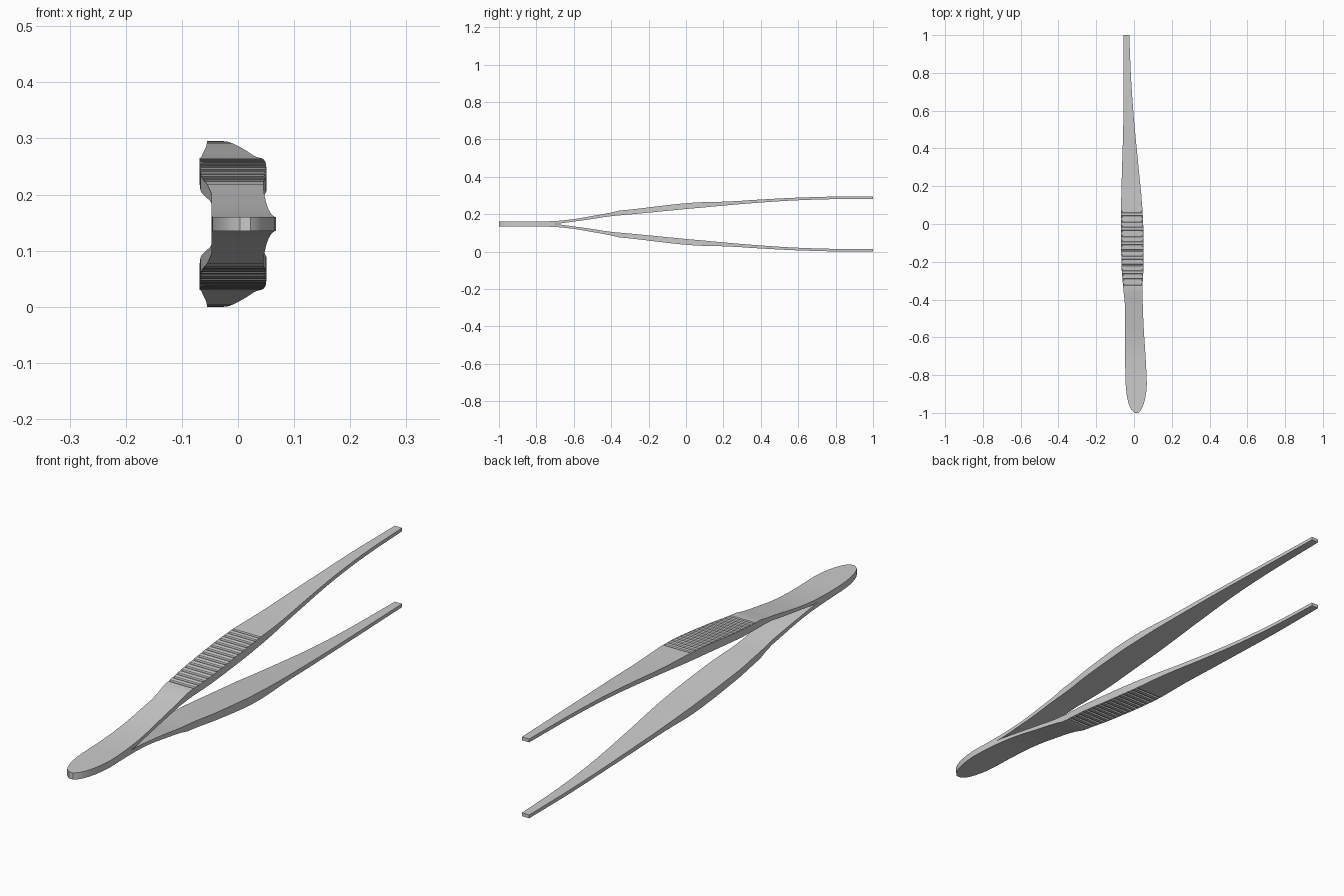
import bpy, bmesh, math

if "Cube" in bpy.data.objects:
    bpy.data.objects.remove(bpy.data.objects["Cube"])

MID = 0.1475  # height of the plane between the two arms

# profiles along the length: (y, value)
LEFT = [(-1, .004), (-.985, -.013), (-.96, -.025), (-.92, -.036), (-.85, -.044), (-.7, -.047),
        (-.45, -.047), (-.34, -.057), (-.2, -.067), (.05, -.069), (.2, -.066), (.6, -.056), (1, -.055)]
RIGHT = [(-1, .022), (-.985, .037), (-.96, .049), (-.92, .06), (-.85, .068), (-.75, .064),
         (-.5, .049), (-.35, .045), (-.2, .051), (-.05, .05), (.1, .043), (.3, .024), (.6, -.004),
         (.8, -.017), (1, -.025)]
OUTER = [(-1, .0125), (-.8, .0125), (-.7, .016), (-.6, .026), (-.5, .043), (-.4, .061),
         (-.36, .071), (-.32, .075), (.1, .117), (.2, .119), (.4, .131), (.6, .141), (.8, .1465), (1, .1475)]
INNER = [(-1, 0), (-.72, 0), (-.6, .013), (-.5, .027), (-.4, .042), (-.3, .051), (0, .08),
         (.1, .089), (.3, .107), (.6, .127), (.8, .133), (1, .135)]


def curve(pts, y):
    """Smooth, overshoot-free interpolation through the profile points."""
    n = len(pts)
    d = [(pts[i + 1][1] - pts[i][1]) / (pts[i + 1][0] - pts[i][0]) for i in range(n - 1)]

    def slope(i):
        if i in (0, n - 1):
            return d[0] if i == 0 else d[-1]
        a, b = d[i - 1], d[i]
        return 2 * a * b / (a + b) if a * b > 0 else 0
    i = max(k for k in range(n - 1) if k == 0 or pts[k][0] <= y + 1e-9)
    h = pts[i + 1][0] - pts[i][0]
    t = (y - pts[i][0]) / h
    return ((2*t**3 - 3*t*t + 1) * pts[i][1] + (t**3 - 2*t*t + t) * h * slope(i)
            + (3*t*t - 2*t**3) * pts[i + 1][1] + (t**3 - t*t) * h * slope(i + 1))


# stations along the arm: (y, groove depth)
rows = [(y, 0) for y in (-1, -.995, -.985, -.97, -.95, -.92, -.89, -.85, -.8, -.76, -.72)]
rows += [(-.72 + .04 * i, 0) for i in range(1, 10)] + [(-.34, 0)]
G0, G1, N = -.325, .085, 16
p = (G1 - G0) / N
for i in range(N):
    y = G0 + i * p
    rows += [(y, 0), (y + .06 * p, .005), (y + .36 * p, .005), (y + .42 * p, 0)]
rows += [(.1, 0)] + [(.1 + .06 * i, 0) for i in range(1, 16)]

# one arm: a strip of cross-sections with an inset serrated grip
bm = bmesh.new()
sections = []
for y, depth in rows:
    l, r, zo, zi = (curve(c, y) for c in (LEFT, RIGHT, OUTER, INNER))
    if y < -.715:
        zi = 0
    m = min(.007, (r - l) * .2)
    co = [(l, zo), (l + m, zo - depth), (r - m, zo - depth), (r, zo), (r, zi), (l, zi)]
    sections.append([bm.verts.new((x, y, z)) for x, z in co])
for j in range(len(sections) - 1):
    a, b = sections[j], sections[j + 1]
    for k in range(6):
        # where the arms are joined there is no inner face
        if k == 4 and rows[j + 1][0] < -.715:
            continue
        n = (k + 1) % 6
        bm.faces.new((a[k], a[n], b[n], b[k]))
bm.faces.new(sections[0])
bm.faces.new(sections[-1])
bmesh.ops.recalc_face_normals(bm, faces=bm.faces)
if max(bm.faces, key=lambda f: f.calc_center_median().z).normal.z < -.5:
    bmesh.ops.reverse_faces(bm, faces=bm.faces)
mesh = bpy.data.meshes.new("tweezer_arms")
bm.to_mesh(mesh)
bm.free()

# second arm by mirroring, welded at the rounded end
arms = bpy.data.objects.new("tweezer_arms", mesh)
bpy.context.collection.objects.link(arms)
arms.location.z = MID
mirror = arms.modifiers.new("second_arm", "MIRROR")
mirror.use_axis = (False, False, True)
mirror.merge_threshold = .0005

bpy.context.view_layer.objects.active = arms
arms.select_set(True)
bpy.ops.object.shade_smooth_by_angle(angle=math.radians(25))
